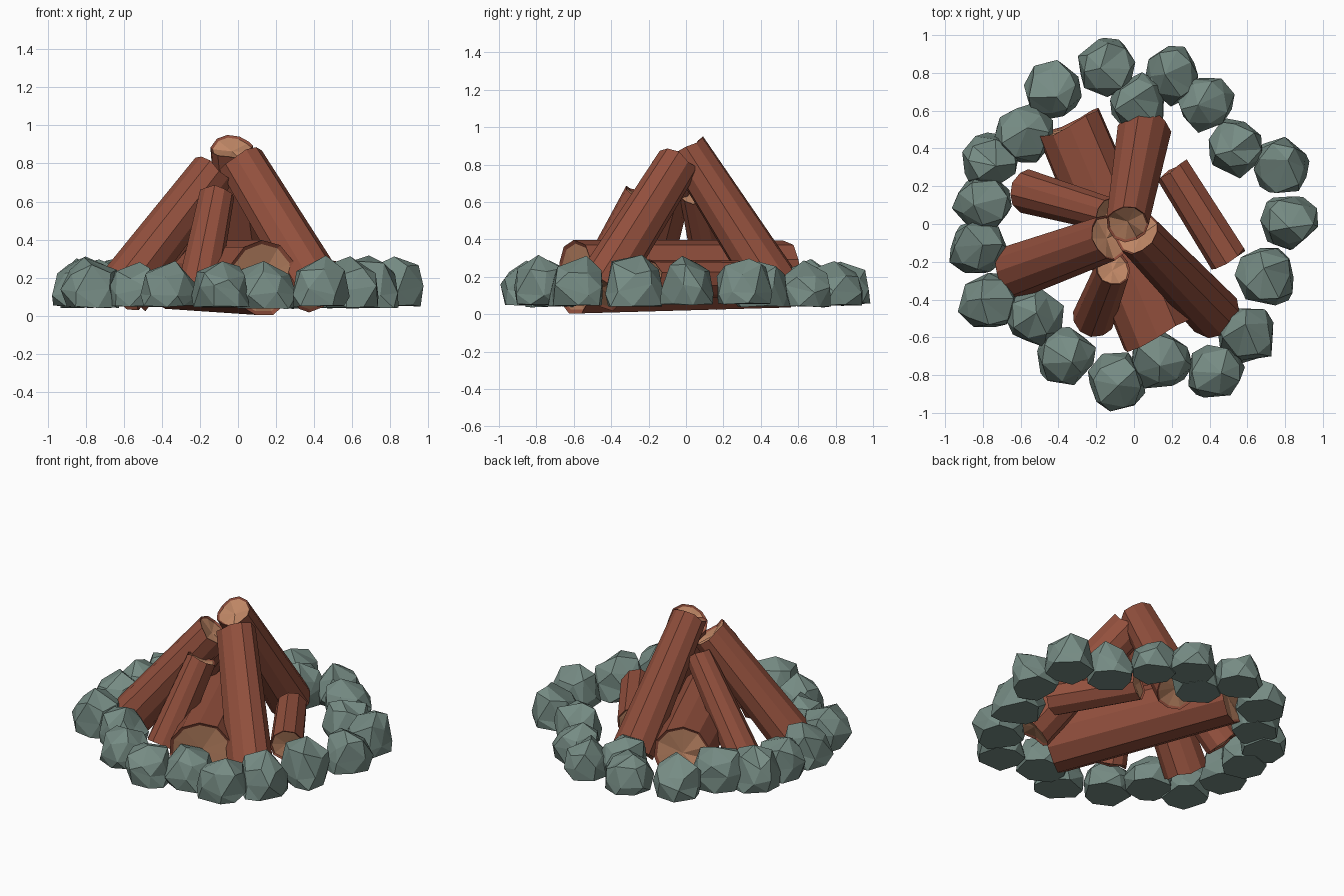
import bpy, bmesh, math, random
from mathutils import Vector

if "Cube" in bpy.data.objects:
    bpy.data.objects.remove(bpy.data.objects["Cube"])

random.seed(7)


def material(name, rgb):
    m = bpy.data.materials.new(name)
    m.diffuse_color = (*rgb, 1)
    m.use_nodes = True
    m.node_tree.nodes["Principled BSDF"].inputs["Base Color"].default_value = m.diffuse_color
    return m


BARK = material("bark", (0.29, 0.08, 0.047))
WOOD = material("cut_wood", (0.52, 0.24, 0.13))
STONE = material("stone", (0.18, 0.26, 0.23))


def finish(name, bm, mats):
    bmesh.ops.recalc_face_normals(bm, faces=bm.faces)
    me = bpy.data.meshes.new(name)
    bm.to_mesh(me)
    bm.free()
    for m in mats:
        me.materials.append(m)
    ob = bpy.data.objects.new(name, me)
    bpy.context.collection.objects.link(ob)
    return ob


def bridge(bm, a, b, mat=0):
    n = len(a)
    for i in range(n):
        bm.faces.new((a[i], a[(i + 1) % n], b[(i + 1) % n], b[i])).material_index = mat


# Log: tapered faceted bark with uneven rims and recessed cut ends
def log(name, top, bottom, r_top, r_bottom, sides=11):
    top, bottom = Vector(top), Vector(bottom)
    axis = (bottom - top).normalized()
    u = axis.orthogonal().normalized()
    v = axis.cross(u)
    bm = bmesh.new()
    bumps = [random.uniform(0.96, 1.05) for _ in range(sides)]
    rims = []
    for centre, r, out in ((top, r_top, -1), (bottom, r_bottom, 1)):
        rim, inner = [], []
        for i in range(sides):
            a = math.tau * i / sides
            d = (u * math.cos(a) + v * math.sin(a)) * r * bumps[i]
            ragged = axis * random.uniform(-0.12, 0.12) * r
            rim.append(bm.verts.new(centre + d + ragged))
            inner.append(bm.verts.new(centre + d * 0.9 + ragged - axis * out * 0.01))
        bridge(bm, rim, inner)
        hub = bm.verts.new(centre - axis * out * 0.025)
        for i in range(sides):
            bm.faces.new((inner[i], inner[(i + 1) % sides], hub)).material_index = 1
        rims.append(rim)
    bridge(bm, *rims)
    return finish(name, bm, (BARK, WOOD))


# Stone: steep jagged rings with a flat base and an off-centre peak
def stone(name, x, y, r, n=7):
    bm = bmesh.new()
    turn = random.uniform(0, math.tau)
    height = random.uniform(0.28, 0.325)
    base = random.uniform(0.04, 0.055)
    rings = []
    for k, (rr, z, dz) in enumerate(((0.92, base, 0.005), (1.0, 0.13, 0.035), (0.8, height - 0.065, 0.04))):
        ring = []
        for i in range(n):
            a = turn + math.tau * (i + 0.4 * k) / n + random.uniform(-0.2, 0.2)
            q = r * rr * random.uniform(0.88, 1.1)
            ring.append(bm.verts.new((x + q * math.cos(a), y + q * math.sin(a), z + random.uniform(-dz, dz))))
        rings.append(ring)
    for a, b in zip(rings, rings[1:]):
        for i in range(n):
            j = (i + 1) % n
            bm.faces.new((a[i], a[j], b[i]))
            bm.faces.new((a[j], b[j], b[i]))
    peak = bm.verts.new((x + random.uniform(-0.05, 0.05), y + random.uniform(-0.05, 0.05), height))
    for i in range(n):
        bm.faces.new((rings[-1][i], rings[-1][(i + 1) % n], peak))
    bm.faces.new(rings[0][::-1])
    return finish(name, bm, (STONE,))


# Leaning logs
log("back_log", (-0.035, 0.0, 0.885), (0.055, 0.49, 0.12), 0.113, 0.142)
log("left_log", (-0.13, -0.07, 0.76), (-0.63, -0.25, 0.115), 0.122, 0.142)
log("right_log", (0.02, -0.05, 0.8), (0.43, -0.475, 0.12), 0.12, 0.14)
log("small_front_log", (-0.11, -0.235, 0.64), (-0.215, -0.5, 0.11), 0.096, 0.115)
log("small_left_log", (-0.13, 0.05, 0.65), (-0.57, 0.175, 0.1), 0.09, 0.115)

# Lying logs
log("base_log", (-0.34, 0.53, 0.21), (0.13, -0.59, 0.195), 0.178, 0.195)
log("small_lying_log", (0.2, 0.29, 0.19), (0.5, -0.19, 0.185), 0.097, 0.105, 9)

# Ring of stones
ring = [(-0.14, 0.83), (0.20, 0.79), (0.38, 0.64), (0.02, 0.64), (0.54, 0.41),
        (0.78, 0.30), (0.82, 0.01), (0.71, -0.28), (0.60, -0.58), (0.43, -0.78),
        (0.14, -0.72), (-0.09, -0.84), (-0.36, -0.70), (-0.53, -0.49), (-0.77, -0.41),
        (-0.83, -0.13), (-0.80, 0.11), (-0.76, 0.34), (-0.58, 0.48), (-0.43, 0.71)]
for i, (x, y) in enumerate(ring):
    stone(f"stone_{i + 1}", x, y, 0.158 + random.uniform(-0.005, 0.006))
